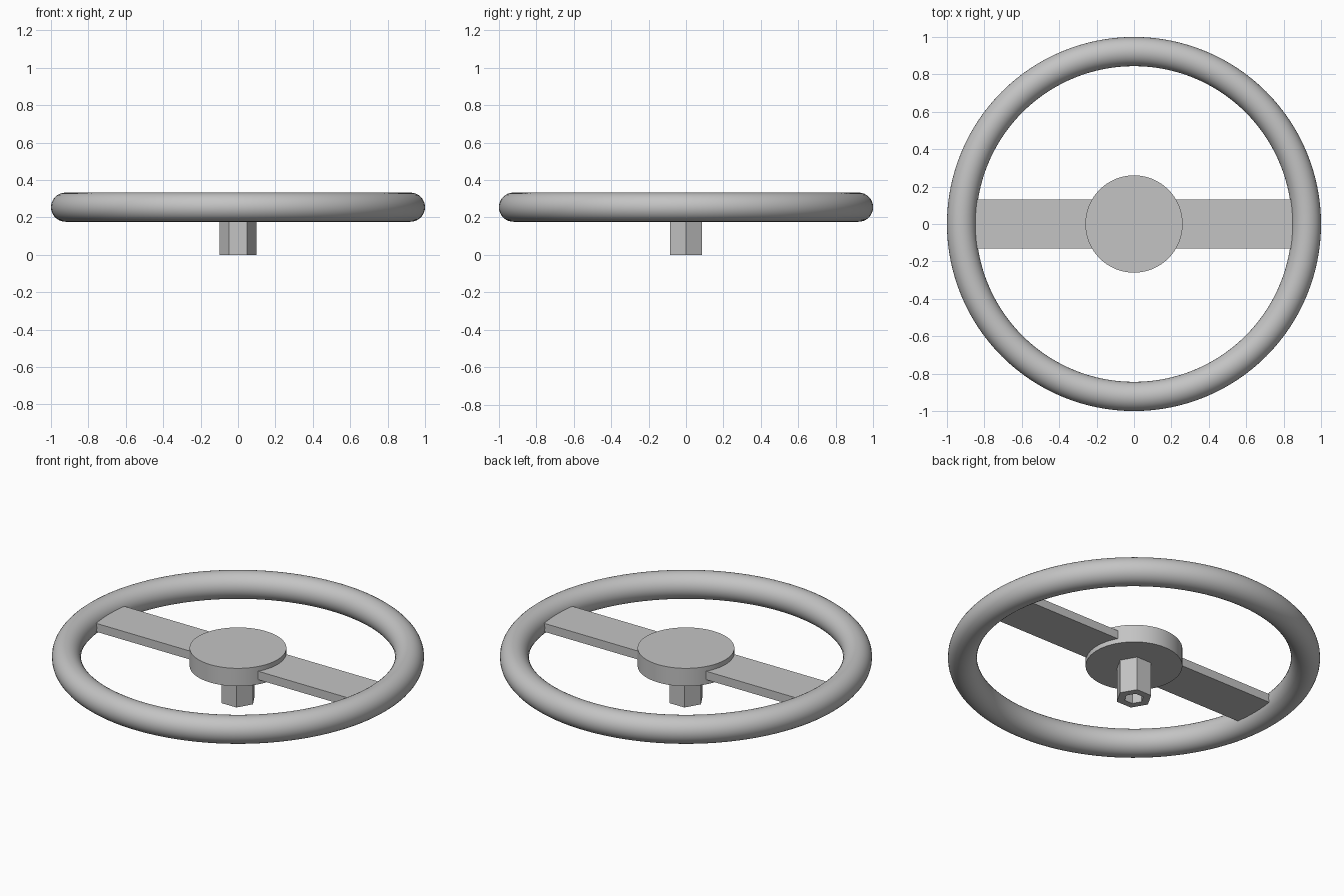
import bpy
import bmesh
from math import cos, sin, tau, radians

cube = bpy.data.objects.get("Cube")
if cube:
    bpy.data.objects.remove(cube, do_unlink=True)

grey = bpy.data.materials.new("grey metal")
grey.use_nodes = True
grey.diffuse_color = (0.55, 0.55, 0.55, 1)
grey.node_tree.nodes["Principled BSDF"].inputs["Base Color"].default_value = grey.diffuse_color

MID = 0.255          # height of the wheel's middle plane
RIM_RADIUS = 0.922
RIM_TUBE = 0.078
HUB_RADIUS = 0.26
HUB_HALF = 0.053


def finish(obj, name, smooth=False):
    obj.name = name
    obj.data.name = name
    obj.data.materials.append(grey)
    if smooth:
        bpy.ops.object.select_all(action='DESELECT')
        obj.select_set(True)
        bpy.context.view_layer.objects.active = obj
        bpy.ops.object.shade_smooth_by_angle(angle=radians(30))
    return obj


def prism(name, radius, bottom, top, sides, socket=0, depth=0, smooth=False):
    """Upright prism with a corner on +x and an optional socket underneath."""
    bm = bmesh.new()

    def ring(r, z):
        return [bm.verts.new((r * cos(tau * i / sides), r * sin(tau * i / sides), z))
                for i in range(sides)]

    rings = [ring(radius, top), ring(radius, bottom)]
    if socket:
        rings += [ring(socket, bottom), ring(socket, bottom + depth)]
    for a, b in zip(rings, rings[1:]):
        for i in range(sides):
            j = (i + 1) % sides
            bm.faces.new((a[i], b[i], b[j], a[j]))
    bm.faces.new(rings[0])
    bm.faces.new(rings[-1][::-1])
    bmesh.ops.recalc_face_normals(bm, faces=bm.faces)
    mesh = bpy.data.meshes.new(name)
    bm.to_mesh(mesh)
    bm.free()
    obj = bpy.data.objects.new(name, mesh)
    bpy.context.collection.objects.link(obj)
    return finish(obj, name, smooth)


# Round rim
bpy.ops.mesh.primitive_torus_add(major_radius=RIM_RADIUS, minor_radius=RIM_TUBE,
                                 major_segments=128, minor_segments=32,
                                 location=(0, 0, MID))
finish(bpy.context.object, "rim", smooth=True)

# Hub disc and hollow six-sided shaft
prism("hub", HUB_RADIUS, MID - HUB_HALF, MID + HUB_HALF, 96, smooth=True)
prism("shaft", 0.098, 0, MID - HUB_HALF, 6, socket=0.053, depth=0.18)

# Flat spokes running from inside the hub into the rim
for side, label in ((1, "left"), (-1, "right")):
    inner, outer = 0.2, 0.9
    bpy.ops.mesh.primitive_cube_add(size=1, location=(side * (inner + outer) / 2, 0, MID))
    spoke = bpy.context.object
    spoke.scale = (outer - inner, 0.264, 0.05)
    bpy.ops.object.transform_apply(location=False, rotation=False, scale=True)
    finish(spoke, label + "_spoke")
